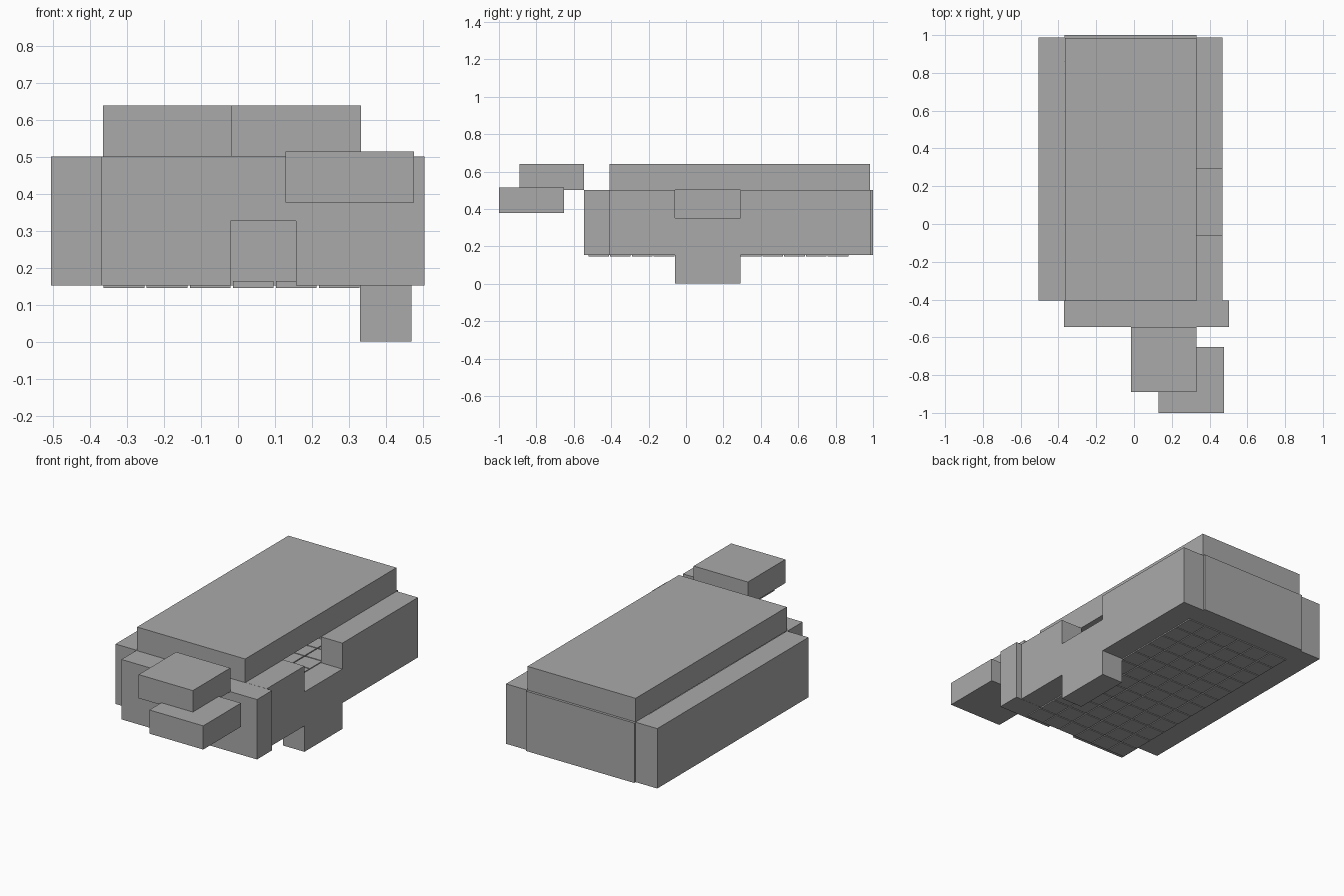
import bpy
import bmesh
from mathutils import Vector

if "Cube" in bpy.data.objects:
    bpy.data.objects.remove(bpy.data.objects["Cube"], do_unlink=True)

grey = bpy.data.materials.new("plain grey")
grey.use_nodes = True
COLOUR = (0.4, 0.4, 0.4, 1)
grey.diffuse_color = COLOUR
grey.node_tree.nodes["Principled BSDF"].inputs["Base Color"].default_value = COLOUR


def finish(bm, name):
    bmesh.ops.recalc_face_normals(bm, faces=bm.faces)
    mesh = bpy.data.meshes.new(name)
    bm.to_mesh(mesh)
    bm.free()
    mesh.materials.append(grey)
    obj = bpy.data.objects.new(name, mesh)
    bpy.context.collection.objects.link(obj)
    return obj


def add_box(bm, xs, ys, zs):
    verts = bmesh.ops.create_cube(bm, size=1)["verts"]
    for v in verts:
        v.co = Vector([(a + b) / 2 + c * (b - a)
                       for (a, b), c in zip((xs, ys, zs), v.co)])


def box(name, xs, ys, zs):
    bm = bmesh.new()
    add_box(bm, xs, ys, zs)
    return finish(bm, name)


def extrude_outline(name, points, offset):
    bm = bmesh.new()
    face = bm.faces.new([bm.verts.new(p) for p in points])
    made = bmesh.ops.extrude_face_region(bm, geom=[face], use_keep_orig=True)["geom"]
    moved = [g for g in made if isinstance(g, bmesh.types.BMVert)]
    bmesh.ops.translate(bm, verts=moved, vec=offset)
    return finish(bm, name)


BASE, TOP = 0.153, 0.502          # wall bottom and top
LEFT, RIGHT = -0.367, 0.33        # inner faces of the side walls
FRONT, BACK = -0.405, 0.987       # ends of the side walls
THICK = 0.139

# Walls
box("right_wall", (LEFT - THICK, LEFT), (FRONT, BACK), (BASE, TOP))
box("back_wall", (LEFT, RIGHT), (0.86, 1.0), (BASE, TOP))

# Side wall with its middle section dropped, leaving a window gap above
W0, W1, DROP = -0.058, 0.291, 0.151
outline = [(FRONT, BASE), (W0, BASE), (W0, BASE - DROP), (W1, BASE - DROP),
           (W1, BASE), (BACK, BASE), (BACK, TOP), (W1, TOP),
           (W1, TOP - DROP), (W0, TOP - DROP), (W0, TOP), (FRONT, TOP)]
outline = [(RIGHT, y, max(z, 0)) for y, z in outline]
extrude_outline("left_wall_with_window", outline, (THICK, 0, 0))

# Front wall with a doorway
D0, D1, DOOR_TOP = -0.02, 0.157, 0.328
outline = [(LEFT - 0.003, BASE), (D0, BASE), (D0, DOOR_TOP), (D1, DOOR_TOP),
           (D1, BASE), (0.504, BASE), (0.504, TOP), (LEFT - 0.003, TOP)]
extrude_outline("front_wall_with_door", [(x, -0.545, z) for x, z in outline],
                (0, THICK, 0))

# Roof slab and the two floating slabs at the front
box("roof", (-0.365, 0.332), (-0.408, 0.985), (0.502, 0.64))
box("upper_front_slab", (-0.017, 0.332), (-0.89, -0.545), (0.502, 0.64))
box("lower_front_slab", (0.129, 0.476), (-1.0, -0.652), (0.377, 0.515))

# Tiled floor with narrow gaps
bm = bmesh.new()
PITCH, GAP = 0.1163, 0.003
for i in range(6):
    for j in range(12):
        x, y = -0.366 + i * PITCH, -0.525 + j * PITCH
        add_box(bm, (x + GAP, x + PITCH - GAP), (y + GAP, y + PITCH - GAP),
                (0.147, 0.165))
finish(bm, "floor_tiles")
